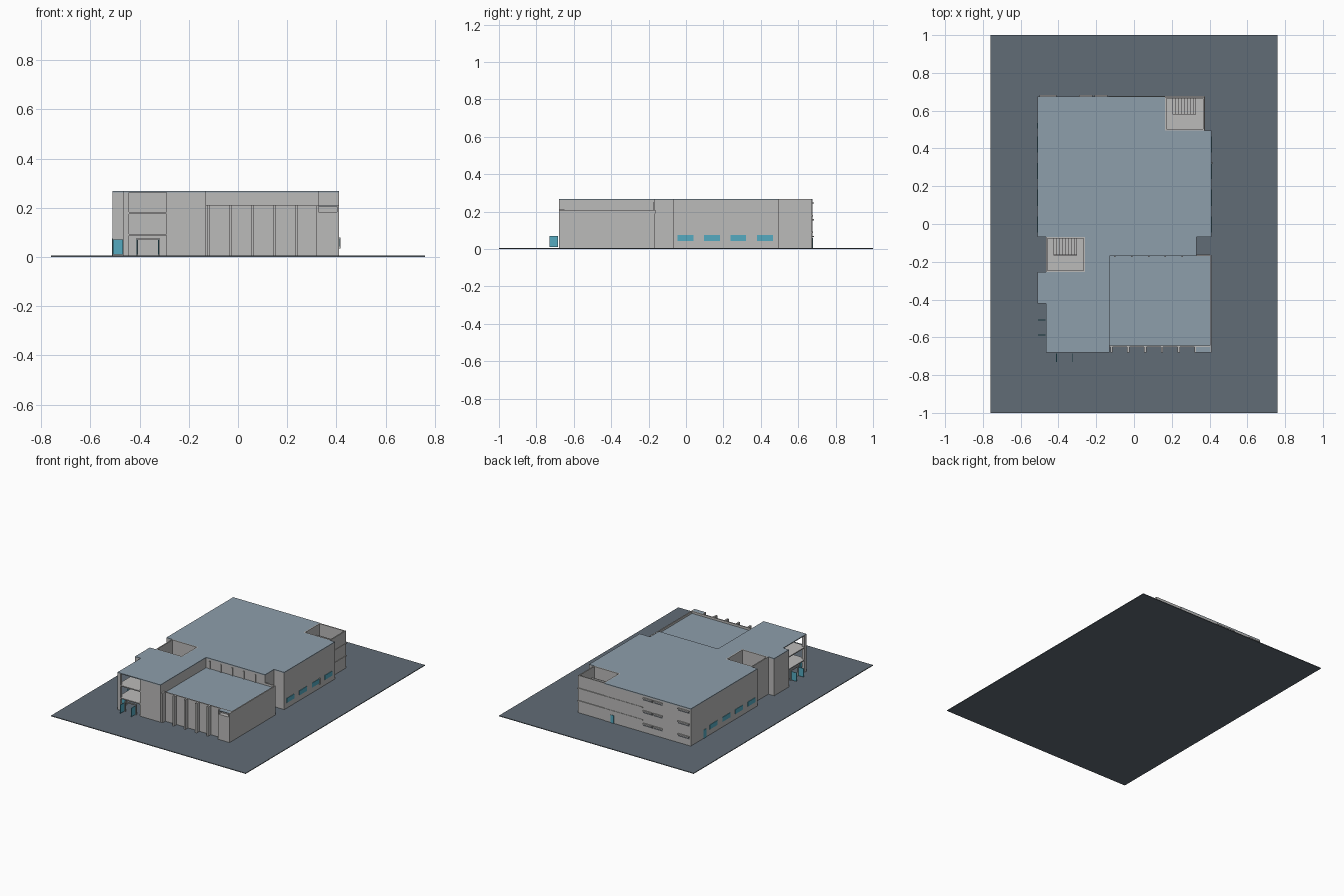
import bpy
import bmesh

if "Cube" in bpy.data.objects:
    bpy.data.objects.remove(bpy.data.objects["Cube"], do_unlink=True)


def material(name, rgb):
    m = bpy.data.materials.new(name)
    m.use_nodes = True
    color = (*rgb, 1)
    m.diffuse_color = color
    bsdf = m.node_tree.nodes["Principled BSDF"]
    bsdf.inputs["Base Color"].default_value = color
    bsdf.inputs["Roughness"].default_value = 0.9
    return m


WALL = material("pale grey wall", (0.50, 0.495, 0.49))
ROOF = material("blue grey roof", (0.27, 0.345, 0.41))
GROUND = material("dark slate ground", (0.12, 0.15, 0.18))
GLASS = material("cyan glass", (0.09, 0.40, 0.53))
DARK = material("dark grey opening", (0.10, 0.11, 0.12))


def prism(name, outline, z0, z1, mat):
    """Extrude a flat outline between two heights."""
    bm = bmesh.new()
    face = bm.faces.new([bm.verts.new((x, y, z0)) for x, y in outline])
    up = bmesh.ops.extrude_face_region(bm, geom=[face])["geom"]
    verts = [v for v in up if isinstance(v, bmesh.types.BMVert)]
    bmesh.ops.translate(bm, verts=verts, vec=(0, 0, z1 - z0))
    bmesh.ops.recalc_face_normals(bm, faces=bm.faces)
    mesh = bpy.data.meshes.new(name)
    bm.to_mesh(mesh)
    bm.free()
    mesh.materials.append(mat)
    obj = bpy.data.objects.new(name, mesh)
    bpy.context.collection.objects.link(obj)
    return obj


def box(name, x0, x1, y0, y1, z0, z1, mat=WALL):
    return prism(name, [(x0, y0), (x1, y0), (x1, y1), (x0, y1)], z0, z1, mat)


BASE, EAVE, TOP, HALL = 0.005, 0.262, 0.268, 0.21
FLOORS = (0.09, 0.178)

# Ground slab
box("ground", -0.76, 0.76, -1, 1, 0, BASE, GROUND)

# Main block and its roof share the outline except around the open front corner
north = [(0.165, 0.675), (-0.51, 0.675), (-0.51, -0.07), (-0.26, -0.07),
         (-0.26, -0.255), (-0.51, -0.255), (-0.51, -0.42)]
south = [(-0.13, -0.68), (-0.13, -0.17), (0.33, -0.17), (0.33, -0.07),
         (0.41, -0.07), (0.41, 0.495), (0.165, 0.495)]
prism("main_walls", north + [(-0.29, -0.42), (-0.29, -0.68)] + south, BASE, EAVE, WALL)
prism("main_roof", north + [(-0.465, -0.42), (-0.465, -0.68)] + south, EAVE, TOP, ROOF)

# Open front corner with floor slabs, posts and a door frame
for i, z in enumerate(FLOORS):
    box(f"loggia_slab_{i}", -0.465, -0.29, -0.68, -0.42, z - 0.003, z + 0.004)
for i, (x, y) in enumerate([(-0.465, -0.68), (-0.465, -0.44)]):
    box(f"loggia_post_{i}", x, x + 0.022, y, y + 0.02, BASE, EAVE)
for i, x in enumerate((-0.412, -0.326)):
    box(f"front_door_jamb_{i}", x, x + 0.006, -0.68, -0.672, BASE, 0.075)
    box(f"front_door_leaf_{i}", x, x + 0.004, -0.73, -0.685, 0.01, 0.07, GLASS)
box("front_door_lintel", -0.412, -0.32, -0.68, -0.672, 0.07, 0.077)
for i, y in enumerate((-0.59, -0.51)):
    box(f"side_door_jamb_{i}", -0.465, -0.457, y, y + 0.006, BASE, 0.075)
    box(f"side_door_leaf_{i}", -0.508, -0.468, y, y + 0.004, 0.01, 0.07, GLASS)
box("side_door_lintel", -0.465, -0.457, -0.59, -0.504, 0.07, 0.077)

# Low hall with parapet
box("hall_walls", -0.13, 0.41, -0.65, -0.165, BASE, 0.19)
box("hall_roof", -0.13, 0.402, -0.642, -0.17, 0.19, 0.195, ROOF)
box("hall_front_parapet", -0.13, 0.41, -0.65, -0.642, 0.19, HALL)
box("hall_side_parapet", 0.402, 0.41, -0.642, -0.165, 0.19, HALL)
box("hall_back_parapet", 0.33, 0.402, -0.17, -0.162, 0.19, HALL)

# Pilasters along the hall front, and the short ones on the wall behind
for i in range(5):
    x = -0.125 + i * 0.089
    box(f"hall_pilaster_{i}", x, x + 0.012, -0.68, -0.65, BASE, HALL + 0.002)
    box(f"back_pilaster_{i}", x + 0.02, x + 0.028, -0.176, -0.17, 0.195, 0.25)

# Projecting corner bay with a recess at its top
box("corner_bay", 0.32, 0.41, -0.68, -0.65, BASE, 0.183)
box("corner_bay_side", 0.402, 0.41, -0.68, -0.65, 0.183, HALL)
box("corner_bay_jamb", 0.32, 0.328, -0.68, -0.65, 0.183, HALL)
box("corner_bay_cap", 0.32, 0.41, -0.68, -0.65, HALL - 0.004, HALL, ROOF)


def stair_well(name, x0, x1, y0, y1, floor):
    """Open-topped shaft with a landing, a flight of steps and a rail wall."""
    t = 0.008
    box(name + "_floor", x0, x1, y0, y1, BASE, floor)
    box(name + "_west_wall", x0, x0 + t, y0, y1, floor, TOP)
    box(name + "_east_wall", x1 - t, x1, y0, y1, floor, TOP)
    box(name + "_south_wall", x0 + t, x1 - t, y0, y0 + t, floor, TOP)
    box(name + "_north_wall", x0 + t, x1 - t, y1 - t, y1, floor, TOP)
    mid = (y0 + y1) / 2
    run = (x1 - x0) * 0.6 / 8
    for i in range(8):
        x = x0 + 0.04 + i * run
        box(f"{name}_step_{i}", x, x + run, mid, y1 - t, floor, floor + 0.01 * (i + 1))
    box(name + "_rail", x0 + 0.04, x0 + 0.04 + 8 * run, mid - 0.005, mid,
        floor, floor + 0.1)


stair_well("court_stair", -0.465, -0.26, -0.255, -0.07, 0.10)
stair_well("tower_stair", 0.165, 0.372, 0.495, 0.672, 0.13)

# Storey bands on the stair tower and back wall
for i, z in enumerate(FLOORS):
    box(f"tower_band_{i}", 0.372, 0.375, 0.495, 0.675, z - 0.003, z + 0.003)
    box(f"back_band_{i}", -0.135, 0.375, 0.672, 0.678, z - 0.003, z + 0.003)

# Low windows on both long sides
for i in range(4):
    y = -0.045 + i * 0.1415
    for side, x in (("left", 0.41), ("right", -0.51)):
        box(f"{side}_window_{i}", x - 0.003, x + 0.003, y, y + 0.085, 0.043, 0.075, GLASS)
box("right_door", -0.513, -0.507, 0.505, 0.535, BASE, 0.065, GLASS)
box("left_door_leaf", 0.41, 0.417, 0.32, 0.325, 0.035, 0.08)

# Back windows in three storeys with projecting sunshades
for row, z in enumerate((0.05, 0.14, 0.23)):
    for i, (x0, x1) in enumerate([(-0.29, -0.22), (-0.21, -0.14), (-0.50, -0.41)]):
        box(f"back_window_{row}_{i}", x0, x1, 0.672, 0.677, z, z + 0.014, DARK)
        box(f"back_sunshade_{row}_{i}", x0, x1, 0.675, 0.684, z + 0.014, z + 0.02)
box("back_door", 0.09, 0.115, 0.672, 0.678, BASE, 0.06, GLASS)
